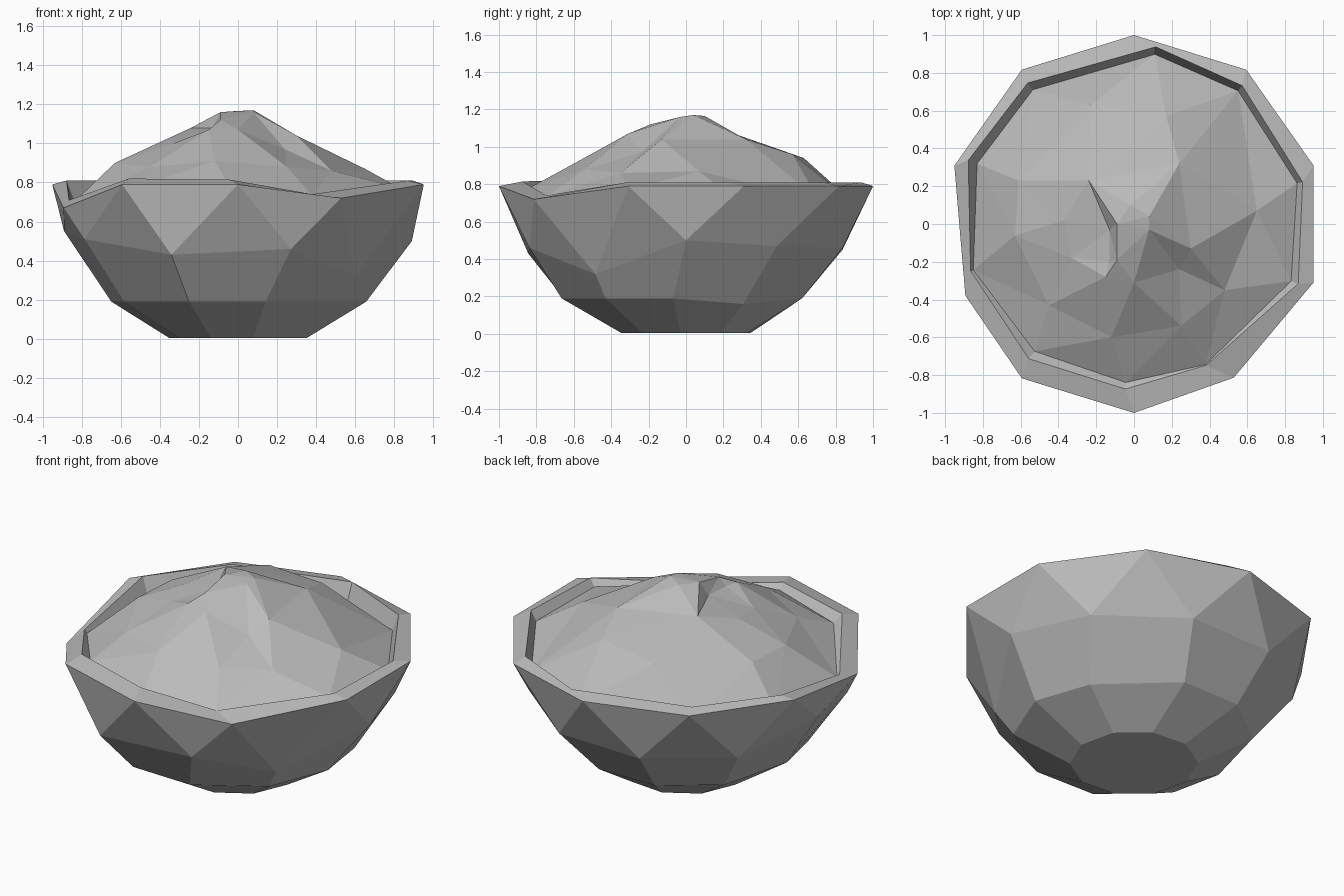
import bpy
import bmesh
from math import cos, sin, radians
from mathutils import Vector
from mathutils.geometry import delaunay_2d_cdt

SIDES = 10
STEP = 360 / SIDES

cube = bpy.data.objects.get("Cube")
if cube:
    bpy.data.objects.remove(cube)

# One plain stone colour
stone = bpy.data.materials.new("stone_grey")
stone.use_nodes = True
colour = (0.5, 0.5, 0.5, 1)
stone.diffuse_color = colour
stone.node_tree.nodes["Principled BSDF"].inputs["Base Color"].default_value = colour


def ring(radii, heights, start=0, twists=0):
    """Uneven ring of points; any setting may be one value or one per side."""
    def pick(values, i):
        return values[i] if isinstance(values, list) else values
    points = []
    for i in range(SIDES):
        angle = radians(start + STEP * i + pick(twists, i))
        r = pick(radii, i)
        points.append(Vector((r * cos(angle), r * sin(angle), pick(heights, i))))
    return points


def finish(bm, name):
    mesh = bpy.data.meshes.new(name)
    bm.to_mesh(mesh)
    bm.free()
    mesh.materials.append(stone)
    obj = bpy.data.objects.new(name, mesh)
    bpy.context.collection.objects.link(obj)
    return obj


# Rings of the bowl, from the foot to the rim and down the inner wall
foot = ring(0.355, 0.005, twists=-5)
low = ring([.66, .65, .64, .66, .66, .65, .68, .7, .68, .67],
           [.19, .16, .19, .19, .19, .19, .19, .19, .19, .19],
           twists=[-6, -8, 4, 2, 0, 4, -5, -3, -6, -4])
middle = ring([.89, .87, .88, .88, .88, .89, .9, .91, .88, .77],
              [.5, .47, .46, .45, .45, .55, .51, .43, .46, .32],
              twists=[0, -2, 0, 0, 0, 0, -7, -4, 0, -3])
rim = ring([1, 1.01, 1, 1.01, 1, .97, 1.01, 1, .97, 1],
           [.79, .79, .79, .79, .79, .67, .79, .79, .72, .79],
           STEP / 2, [0, 0, 0, 0, 0, 5, 0, 0, -3, 0])
lip_twists = [-4, -2, -7, 1, -3, -2, -2, -3, -9, -2]
lip = ring([.92, .93, .945, .935, .94, .9, .905, .875, .84, .925],
           [.81, .81, .81, .81, .81, .71, .82, .815, .74, .81],
           STEP / 2, lip_twists)
edge = ring([.89, .895, .905, .89, .89, .885, .855, .84, .835, .885],
            [.75, .72, .7, .7, .69, .69, .77, .78, .735, .77],
            STEP / 2, lip_twists)

# Bowl: quads on even rows, a zigzag of triangles below the rim
bm = bmesh.new()
rows = [[bm.verts.new(p) for p in r] for r in (foot, low, middle, rim, lip, edge)]
bm.faces.new(rows[0][::-1])
for lower, upper in zip(rows, rows[1:]):
    for i in range(SIDES):
        j = (i + 1) % SIDES
        if upper is rows[3]:
            bm.faces.new((lower[i], lower[j], upper[i]))
            bm.faces.new((lower[i], upper[i], upper[i - 1]))
        else:
            bm.faces.new((lower[i], lower[j], upper[j], upper[i]))
finish(bm, "bowl")

# Heap: peak, hollow beside it, folded shelf, then the outer slopes
peak = [(.08, .04, 1.17), (-.02, .1, 1.165), (-.09, 0, 1.16),
        (.08, -.03, 1.16), (-.09, -.19, 1.12)]
hollow = [(-.13, -.03, 1.08), (-.13, -.2, 1.07), (-.33, -.18, 1),
          (-.37, .02, 1.02), (-.15, -.28, 1.07)]
shelf = [(0, -.31, 1.07), (.24, -.24, .97), (.48, -.35, .86), (.25, -.54, .88)]
slopes = [(.3, -.13, 1.04), (.65, .07, .87), (.24, .32, 1.04), (.17, .57, .96),
          (-.23, .63, .94), (-.24, .23, 1.08), (-.61, .23, .9),
          (-.63, -.06, .9), (-.45, -.43, .88), (-.12, -.6, .91)]
points = edge + [Vector(p) for p in peak + hollow + shelf + slopes]
flat, _, faces, origins, _, _ = delaunay_2d_cdt(
    [p.to_2d() for p in points], [], [list(range(SIDES))], 1, 1e-5)

bm = bmesh.new()
verts = [bm.verts.new(points[source[0]]) for source in origins]
for face in faces:
    bm.faces.new([verts[i] for i in face])
bmesh.ops.recalc_face_normals(bm, faces=bm.faces)
if sum(f.normal.z for f in bm.faces) < 0:
    bmesh.ops.reverse_faces(bm, faces=bm.faces)
finish(bm, "heap")
